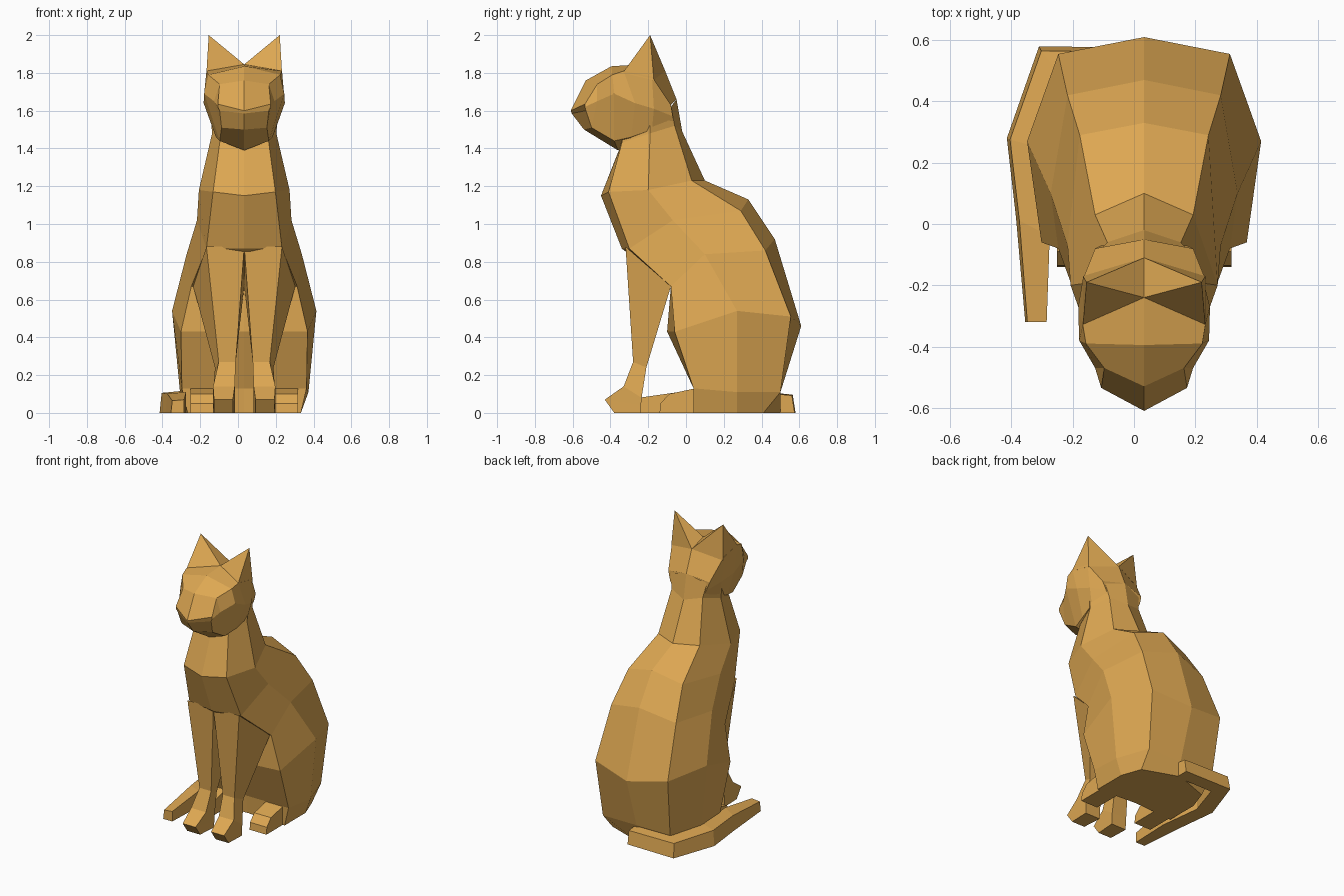
import bpy, bmesh

CX = 0.033  # the cat's own symmetry plane (the tail shifts the overall centre)
fur = bpy.data.materials.new("fur")
fur.diffuse_color = (0.73, 0.39, 0.085, 1)


def finish(name, bm):
    bmesh.ops.remove_doubles(bm, verts=bm.verts, dist=1e-4)
    bmesh.ops.recalc_face_normals(bm, faces=bm.faces)
    me = bpy.data.meshes.new(name)
    bm.to_mesh(me)
    bm.free()
    me.materials.append(fur)
    ob = bpy.data.objects.new(name, me)
    bpy.context.collection.objects.link(ob)


def loft(name, rings, off=CX, side=1):
    """Skin closed rings of points with quads and cap both ends."""
    bm = bmesh.new()
    rows = [[bm.verts.new((off + side * x, y, z)) for x, y, z in r] for r in rings]
    n = len(rows[0])
    for a, b in zip(rows, rows[1:]):
        for i in range(n):
            j = (i + 1) % n
            bm.faces.new((a[i], a[j], b[j], b[i]))
    bm.faces.new(rows[0])
    bm.faces.new(rows[-1])
    finish(name, bm)


def whole(half):
    """Mirror a half ring whose first and last points lie on the midline."""
    return half + [(-x, y, z) for x, y, z in half[-2:0:-1]]


# trunk: front mid, front side, flank, back side, back mid
trunk = [
    [(0, -.33, 1.52), (.10, -.32, 1.52), (.18, -.19, 1.60), (.14, -.08, 1.62), (0, -.05, 1.66)],
    [(0, -.35, 1.40), (.13, -.34, 1.43), (.17, -.19, 1.48), (.12, -.06, 1.52), (0, -.02, 1.49)],
    [(0, -.45, 1.15), (.165, -.41, 1.17), (.24, -.20, 1.18), (.16, .03, 1.23), (0, .10, 1.23)],
    [(0, -.34, .87), (.20, -.30, .87), (.25, -.07, 1.02), (.21, .29, 1.07), (0, .33, 1.13)],
    [(0, -.08, .67), (.28, -.08, .67), (.305, .10, .84), (.25, .42, .86), (0, .47, .92)],
    [(0, -.10, .43), (.335, -.06, .43), (.382, .27, .54), (.28, .555, .51), (0, .61, .46)],
    [(0, .04, .13), (.33, .04, .13), (.34, .27, .11), (.26, .50, .11), (0, .50, .11)],
    [(0, .06, 0), (.30, .04, 0), (.30, .27, 0), (.25, .41, 0), (0, .50, 0)],
]
loft("body", [whole(h) for h in trunk])

# head: top mid, upper side, cheek, lower side, bottom mid (nose to nape)
head = [
    [(0, -.61, 1.60), (.14, -.535, 1.635), (.14, -.535, 1.62), (.13, -.53, 1.60), (0, -.605, 1.585)],
    [(0, -.53, 1.76), (.13, -.47, 1.74), (.16, -.47, 1.65), (.12, -.50, 1.51), (0, -.54, 1.50)],
    [(0, -.395, 1.835), (.19, -.39, 1.79), (.212, -.38, 1.69), (.13, -.38, 1.44), (0, -.36, 1.39)],
    [(0, -.24, 1.845), (.20, -.33, 1.81), (.215, -.27, 1.64), (.15, -.29, 1.46), (0, -.33, 1.41)],
    [(0, -.11, 1.81), (.20, -.18, 1.78), (.19, -.17, 1.61), (.165, -.18, 1.50), (0, -.20, 1.48)],
    [(0, -.05, 1.66), (.16, -.08, 1.63), (.14, -.07, 1.57), (.12, -.07, 1.53), (0, -.04, 1.53)],
]
loft("head", [whole(h) for h in head])

for s, label in ((1, "right"), (-1, "left")):
    # ear: four-sided pyramid
    base = [(.20, -.335, 1.80), (0, -.24, 1.845), (0, -.11, 1.81), (.20, -.17, 1.76)]
    bm = bmesh.new()
    v = [bm.verts.new((CX + s * x, y, z)) for x, y, z in base + [(.188, -.19, 2.0)]]
    for i in range(4):
        bm.faces.new((v[i], v[(i + 1) % 4], v[4]))
    bm.faces.new(v[:4])
    finish(label + "_ear", bm)

    # front leg: inner x, outer x, front y/z, inner/outer back x, back y/z
    leg = [
        (0, .20, -.32, .88, 0, .27, -.08, .67),
        (.045, .135, -.28, .27, .05, .155, -.21, .24),
        (.05, .165, -.33, .14, .05, .165, -.235, .08),
        (.06, .16, -.43, .07, .05, .165, -.238, .04),
        (.06, .16, -.38, 0, .05, .165, -.24, 0),
    ]
    loft(label + "_front_leg",
         [[(a, yf, zf), (b, yf, zf), (d, yb, zb), (c, yb, zb)]
          for a, b, yf, zf, c, d, yb, zb in leg], side=s)

    # hind paw: extruded side profile
    prof = [(-.14, 0), (-.135, .05), (-.09, .10), (.05, .13), (.12, .12), (.12, 0)]
    loft(label + "_hind_paw", [[(x, y, z) for y, z in prof] for x in (.155, .285)], side=s)

# tail wrapped along the left side: outer x/y, inner x/y, height
tail = [
    (.05, .575, .05, .48, .10),
    (-.31, .58, -.235, .48, .105),
    (-.415, .28, -.31, .25, .115),
    (-.385, .02, -.275, -.04, .11),
    (-.355, -.32, -.285, -.32, .07),
]
loft("tail", [[(ox, oy, 0), (ox + .1 * (ix - ox), oy + .15 * (iy - oy), h * .92),
               (ix, iy, h), (ix, iy, 0)] for ox, oy, ix, iy, h in tail], off=0)
